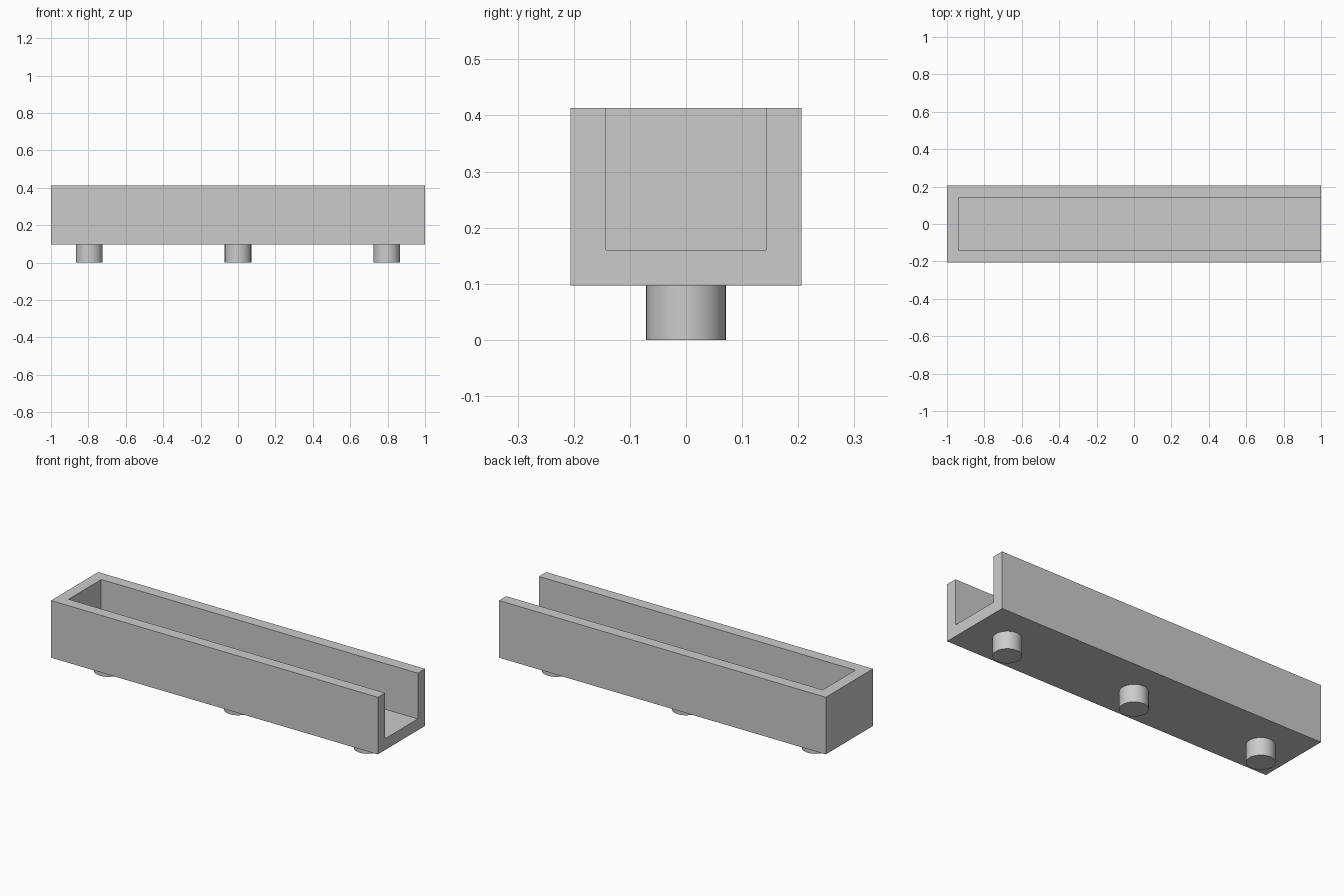
import bpy
import math

default = bpy.data.objects.get("Cube")
if default:
    bpy.data.objects.remove(default, do_unlink=True)

LENGTH, WIDTH, WALL = 2.0, 0.412, 0.063
BASE, TOP = 0.097, 0.413
PEG_RADIUS, PEG_SPACING = 0.071, 0.795

grey = bpy.data.materials.new("plain grey")
grey.use_nodes = True
colour = (0.6, 0.6, 0.6, 1)
grey.diffuse_color = colour
grey.node_tree.nodes["Principled BSDF"].inputs["Base Color"].default_value = colour


def box(name, low, high):
    """Add a box between two opposite corners."""
    centre = [(a + b) / 2 for a, b in zip(low, high)]
    bpy.ops.mesh.primitive_cube_add(size=1, location=centre)
    obj = bpy.context.object
    obj.name = name
    obj.scale = [b - a for a, b in zip(low, high)]
    bpy.ops.object.transform_apply(location=True, rotation=False, scale=True)
    obj.data.materials.append(grey)
    return obj


# Trough: a solid block hollowed out through its top and its left end
half_x, half_y = LENGTH / 2, WIDTH / 2
trough = box("trough", (-half_x, -half_y, BASE), (half_x, half_y, TOP))
cutter = box("trough_cutter",
             (-half_x + WALL, -half_y + WALL, BASE + WALL),
             (half_x + WALL, half_y - WALL, TOP + WALL))
cutter.hide_render = True
hollow = trough.modifiers.new("hollow", "BOOLEAN")
hollow.operation = "DIFFERENCE"
hollow.solver = "EXACT"
hollow.object = cutter
bpy.context.view_layer.objects.active = trough
bpy.ops.object.modifier_apply(modifier=hollow.name)
bpy.data.objects.remove(cutter, do_unlink=True)

# Round pegs along the underside
for side, name in ((-1, "right_peg"), (0, "middle_peg"), (1, "left_peg")):
    bpy.ops.mesh.primitive_cylinder_add(
        vertices=48, radius=PEG_RADIUS, depth=BASE,
        location=(side * PEG_SPACING, 0, BASE / 2))
    peg = bpy.context.object
    peg.name = name
    peg.data.materials.append(grey)
    bpy.ops.object.shade_smooth_by_angle(angle=math.radians(30))
